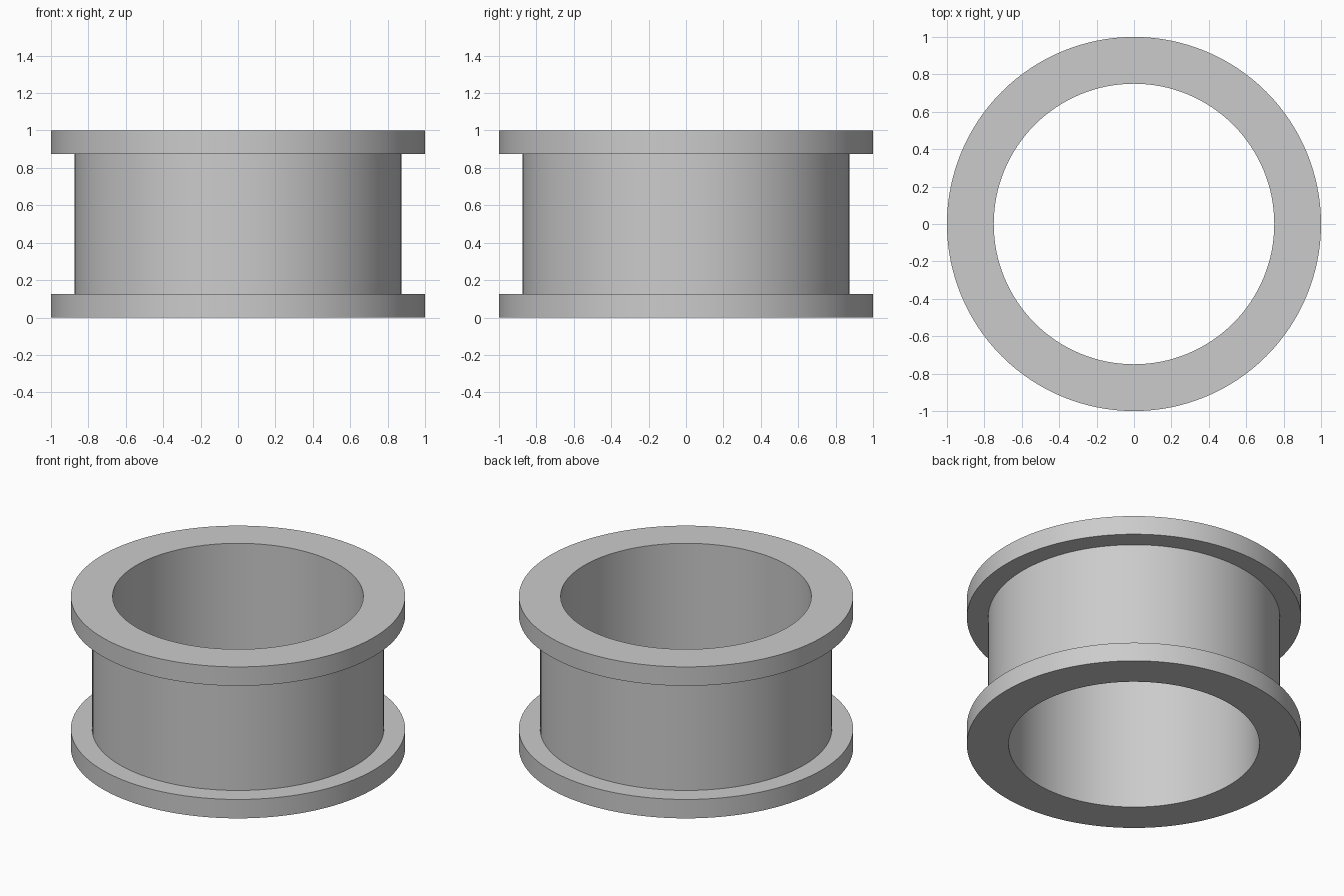
import bpy
import bmesh
import math

SEGMENTS = 128

cube = bpy.data.objects.get("Cube")
if cube:
    bpy.data.objects.remove(cube, do_unlink=True)

# Plain grey material
grey = bpy.data.materials.new("light_grey")
grey.use_nodes = True
colour = (0.6, 0.6, 0.6, 1)
grey.diffuse_color = colour
grey.node_tree.nodes["Principled BSDF"].inputs["Base Color"].default_value = colour


def lathe(name, profile):
    """Spin a closed (radius, height) profile around z into a smooth solid."""
    bm = bmesh.new()
    verts = [bm.verts.new((r, 0, z)) for r, z in profile]
    edges = [bm.edges.new((v, verts[i - 1])) for i, v in enumerate(verts)]
    bmesh.ops.spin(bm, geom=verts + edges, cent=(0, 0, 0), axis=(0, 0, 1),
                   angle=math.tau, steps=SEGMENTS, use_merge=True)
    bmesh.ops.remove_doubles(bm, verts=bm.verts[:], dist=0.0001)
    bmesh.ops.recalc_face_normals(bm, faces=bm.faces[:])
    mesh = bpy.data.meshes.new(name)
    bm.to_mesh(mesh)
    bm.free()
    mesh.materials.append(grey)
    obj = bpy.data.objects.new(name, mesh)
    bpy.context.collection.objects.link(obj)
    bpy.ops.object.select_all(action='DESELECT')
    obj.select_set(True)
    bpy.context.view_layer.objects.active = obj
    bpy.ops.object.shade_smooth_by_angle(angle=math.radians(30))
    return obj


# Open sleeve with a flange at each end, as one turned solid
bore, body, rim = 0.75, 0.873, 1.0
height, flange = 1.0, 0.125
lower_half = [(bore, 0), (rim, 0), (rim, flange), (body, flange)]
upper_half = [(r, height - z) for r, z in reversed(lower_half)]
lathe("flanged_sleeve", lower_half + upper_half)
